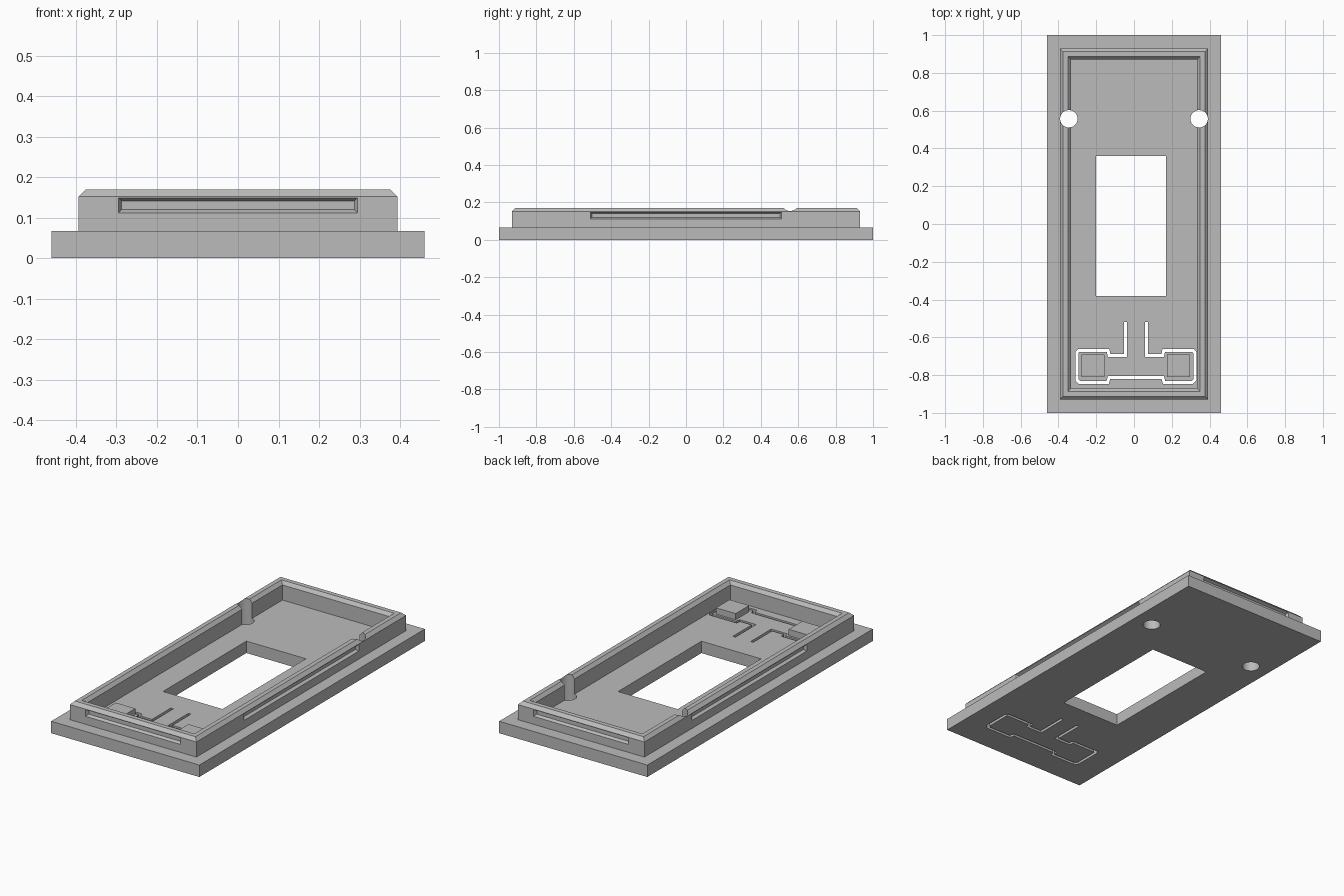
import bpy, bmesh
from mathutils import Vector, Matrix

if "Cube" in bpy.data.objects:
    bpy.data.objects.remove(bpy.data.objects["Cube"], do_unlink=True)

FLOOR, SHOULDER, TOP = 0.067, 0.152, 0.17

grey = bpy.data.materials.new("plain grey")
grey.use_nodes = True
grey.diffuse_color = (0.5, 0.5, 0.5, 1)
grey.node_tree.nodes["Principled BSDF"].inputs["Base Color"].default_value = (0.5, 0.5, 0.5, 1)


def finish(name, bm):
    bmesh.ops.recalc_face_normals(bm, faces=bm.faces)
    mesh = bpy.data.meshes.new(name)
    bm.to_mesh(mesh)
    bm.free()
    mesh.materials.append(grey)
    obj = bpy.data.objects.new(name, mesh)
    bpy.context.collection.objects.link(obj)
    return obj


def loft(bm, rings):
    """Closed solid through rings with equal point counts."""
    loops = [[bm.verts.new(p) for p in ring] for ring in rings]
    n = len(loops[0])
    for a, b in zip(loops, loops[1:]):
        for i in range(n):
            j = (i + 1) % n
            bm.faces.new((a[i], a[j], b[j], b[i]))
    bm.faces.new(loops[0][::-1])
    bm.faces.new(loops[-1])


def rect(hx, hy, z, cx=0, cy=0):
    return [Vector((cx + sx * hx, cy + sy * hy, z))
            for sx, sy in ((-1, -1), (1, -1), (1, 1), (-1, 1))]


def box(bm, x0, x1, y0, y1, z0, z1):
    cx, cy, hx, hy = (x0 + x1) / 2, (y0 + y1) / 2, (x1 - x0) / 2, (y1 - y0) / 2
    loft(bm, [rect(hx, hy, z, cx, cy) for z in (z0, z1)])


def ribbon(bm, path, width, z0, z1):
    """Vertical slot of constant width along a mitred path."""
    pts = [Vector(p) for p in path]
    left, right = [], []
    for i, p in enumerate(pts):
        dirs = []
        if i > 0:
            dirs.append((p - pts[i - 1]).normalized())
        if i < len(pts) - 1:
            dirs.append((pts[i + 1] - p).normalized())
        normals = [Vector((-d.y, d.x)) for d in dirs]
        m = sum(normals, Vector((0, 0))).normalized()
        m *= width / 2 / m.dot(normals[0])
        left.append(p + m)
        right.append(p - m)
    outline = left + right[::-1]
    loft(bm, [[Vector((p.x, p.y, z)) for p in outline] for z in (z0, z1)])


def cut(target, cutter):
    cutter.hide_render = True
    mod = target.modifiers.new("cut", "BOOLEAN")
    mod.operation, mod.solver, mod.object = "DIFFERENCE", "EXACT", cutter
    bpy.context.view_layer.objects.active = target
    bpy.ops.object.modifier_apply(modifier=mod.name)
    bpy.data.objects.remove(cutter, do_unlink=True)


# Base plate with raised, chamfered rim
bm = bmesh.new()
loft(bm, [rect(*r) for r in (
    (0.46, 1, 0), (0.46, 1, FLOOR),
    (0.393, 0.93, FLOOR), (0.393, 0.93, SHOULDER), (0.375, 0.912, TOP),
    (0.35, 0.886, TOP), (0.333, 0.87, SHOULDER), (0.333, 0.87, FLOOR))])
tray = finish("tray_with_rim", bm)

# Display window and the two round holes that bite into the rim
bm = bmesh.new()
box(bm, -0.2, 0.17, -0.38, 0.36, -0.1, 0.3)
for side in (-1, 1):
    bmesh.ops.create_cone(bm, cap_ends=True, segments=48, radius1=0.046, radius2=0.046,
                          depth=0.6, matrix=Matrix.Translation((side * 0.345, 0.557, 0.1)))
cut(tray, finish("window_and_hole_cutter", bm))

# Tapered clip grooves on the four outer rim faces
bm = bmesh.new()
for half, dist, along_x in ((0.295, 0.93, True), (0.51, 0.393, False)):
    for side in (-1, 1):
        rings = []
        for depth, inset in ((-0.008, -0.004), (0.016, 0.008)):
            ring = []
            for u, z in ((-half + inset, 0.112 + inset), (half - inset, 0.112 + inset),
                         (half - inset, 0.149 - inset), (-half + inset, 0.149 - inset)):
                d = side * (dist - depth)
                ring.append(Vector((u, d, z) if along_x else (d, u, z)))
            rings.append(ring)
        loft(bm, rings)
cut(tray, finish("groove_cutter", bm))

# Slot that frees the two flexible buttons, mirrored about its own axis
MID = 0.01
half_path = [(-0.055, -0.52), (-0.055, -0.695), (-0.142, -0.695), (-0.147, -0.67),
             (-0.303, -0.67), (-0.312, -0.68), (-0.312, -0.825), (-0.297, -0.84),
             (-0.15, -0.84), (-0.142, -0.813)]
path = [(x + MID, y) for x, y in half_path]
path += [(MID - x, y) for x, y in reversed(half_path)]
bm = bmesh.new()
ribbon(bm, path, 0.016, -0.1, 0.1)
cut(tray, finish("button_slot_cutter", bm))

bpy.ops.object.select_all(action="DESELECT")
tray.select_set(True)
bpy.context.view_layer.objects.active = tray
bpy.ops.object.shade_smooth_by_angle(angle=0.5)

# Raised button pads
for name, x in (("right_button_pad", -0.216), ("left_button_pad", 0.236)):
    bm = bmesh.new()
    box(bm, x - 0.061, x + 0.061, -0.81, -0.69, FLOOR - 0.01, FLOOR + 0.035)
    finish(name, bm)
